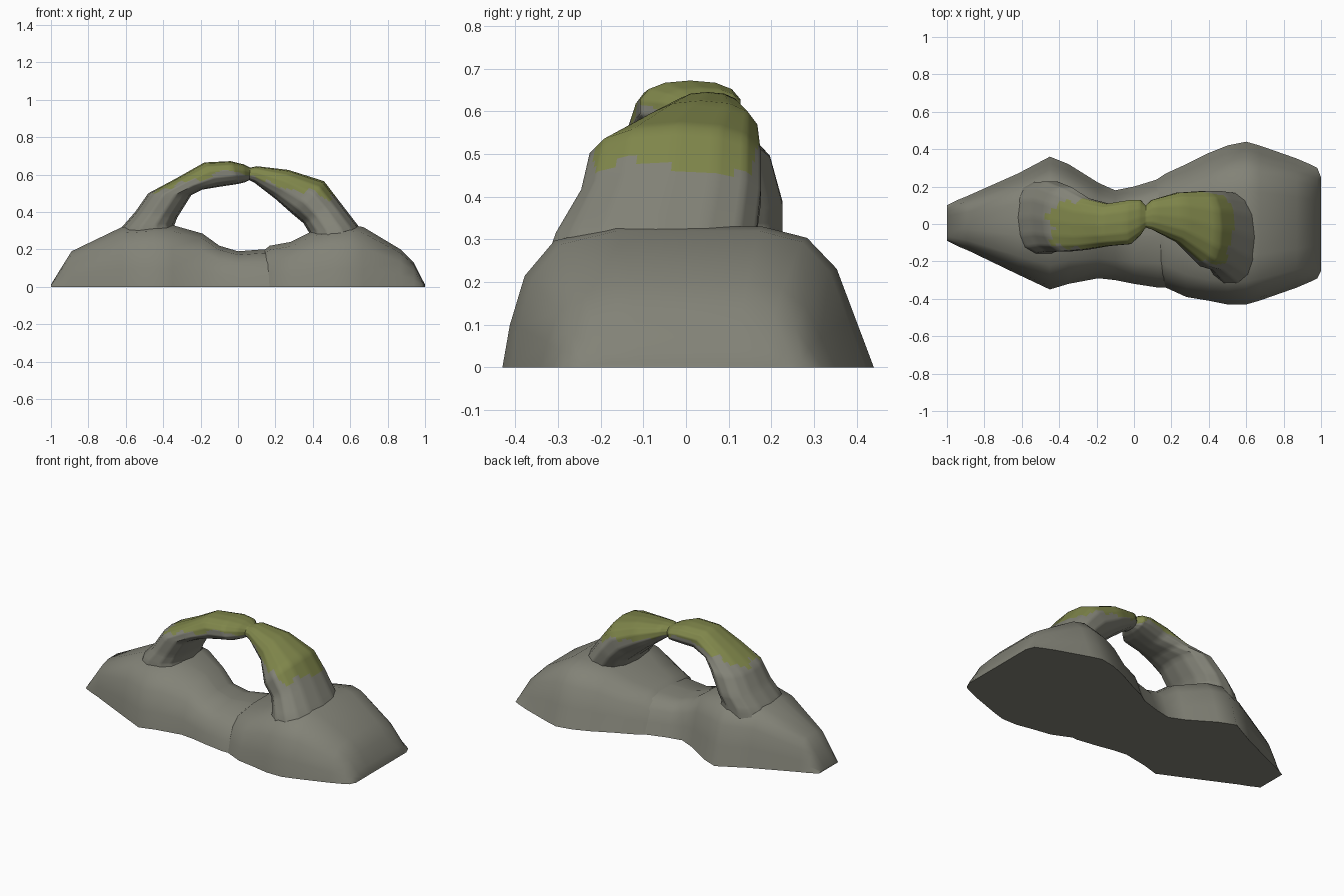
import bpy
import bmesh
import math
from mathutils import Vector, noise

cube = bpy.data.objects.get("Cube")
if cube:
    bpy.data.objects.remove(cube, do_unlink=True)


def make_material(name, colour):
    material = bpy.data.materials.new(name)
    material.use_nodes = True
    material.diffuse_color = (*colour, 1)
    material.node_tree.nodes["Principled BSDF"].inputs["Base Color"].default_value = (*colour, 1)
    return material


stone = make_material("grey stone", (0.225, 0.225, 0.185))
moss = make_material("green moss", (0.215, 0.24, 0.07))


def loft(name, rings, cuts=0, moss_rule=None):
    """Skin a row of closed rings, cap both ends and shade the result."""
    bm = bmesh.new()
    rows = [[bm.verts.new(point) for point in ring] for ring in rings]
    count = len(rows[0])
    for first, second in zip(rows, rows[1:]):
        for i in range(count):
            j = (i + 1) % count
            bm.faces.new((first[i], first[j], second[j], second[i]))
    bm.faces.new(rows[0])
    bm.faces.new(rows[-1])
    bmesh.ops.recalc_face_normals(bm, faces=bm.faces)
    if cuts:
        bmesh.ops.subdivide_edges(bm, edges=bm.edges[:], cuts=cuts, use_grid_fill=True)
    for face in bm.faces:
        face.smooth = True
        if moss_rule and moss_rule(face):
            face.material_index = 1
    mesh = bpy.data.meshes.new(name)
    bm.to_mesh(mesh)
    bm.free()
    mesh.materials.append(stone)
    mesh.materials.append(moss)
    obj = bpy.data.objects.new(name, mesh)
    bpy.context.collection.objects.link(obj)
    bpy.ops.object.select_all(action="DESELECT")
    obj.select_set(True)
    bpy.context.view_layer.objects.active = obj
    bpy.ops.object.shade_smooth_by_angle(angle=math.radians(50))
    return obj


# Mound section: share of the width, share of the height
mound_profile = [(0, 0), (.02, .3), (.06, .65), (.14, .9), (.3, 1), (.5, 1),
                 (.7, 1), (.82, .92), (.9, .7), (.95, .35), (1, 0)]


def mound_ring(x, front, back, height, softness):
    ring = []
    for share, rise in mound_profile:
        if share < .5:
            share *= 1 + softness
        ring.append((x, front + (back - front) * share, height * rise))
    return ring


# Base mounds: x, front edge, back edge, height, softness of the front slope
left_mound = [
    (-1, -.09, .1, .012, 0), (-.94, -.12, .13, .11, .2), (-.89, -.14, .15, .19, .3),
    (-.62, -.27, .27, .32, .3), (-.45, -.35, .36, .33, .3), (-.35, -.32, .32, .33, .4),
    (-.19, -.29, .22, .285, .5), (-.1, -.3, .18, .22, .6), (0, -.32, .2, .19, .6),
    (.13, -.34, .24, .2, .6), (.35, -.33, .3, .2, .6),
]
right_mound = [
    (.08, -.25, .21, .15, .5), (.17, -.34, .27, .22, .4), (.28, -.39, .32, .24, .2),
    (.4, -.41, .38, .3, 0), (.5, -.43, .42, .32, 0), (.6, -.43, .44, .33, 0),
    (.67, -.41, .42, .32, 0), (.87, -.34, .35, .2, 0), (.94, -.31, .32, .13, 0),
    (.98, -.29, .3, .05, 0), (1, -.25, .25, .012, 0),
]
loft("left_base_rock", [mound_ring(*row) for row in left_mound])
loft("right_base_rock", [mound_ring(*row) for row in right_mound])


def arch_ring(outer_x, outer_z, inner_x, inner_z, front, back, sides=14):
    outer = Vector((outer_x, 0, outer_z))
    inner = Vector((inner_x, 0, inner_z))
    centre = (outer + inner) / 2 + Vector((0, (front + back) / 2, 0))
    ring = []
    for i in range(sides):
        angle = math.tau * i / sides
        up, side = (math.copysign(abs(v) ** .85, v) for v in (math.cos(angle), math.sin(angle)))
        ring.append(centre + (outer - inner) / 2 * up + Vector((0, (back - front) / 2 * side, 0)))
    return ring


def is_mossy(face):
    # Ragged moss line that sinks towards the legs
    point = face.calc_center_median()
    ragged = noise.noise(point * 14) * .035
    return point.z > .615 - .25 * abs(point.x + .05) + ragged


# Arch: outer x and z, inner x and z, front edge, back edge
arch = [
    (-.7, .2, -.28, .22, -.17, .23), (-.62, .32, -.34, .33, -.16, .23),
    (-.55, .4, -.325, .37, -.15, .23), (-.48, .5, -.25, .49, -.15, .2),
    (-.33, .58, -.19, .52, -.14, .14), (-.18, .665, -.1, .535, -.12, .11),
    (-.04, .672, 0, .55, -.11, .13), (.03, .655, .04, .56, -.06, .13),
    (.065, .637, .06, .57, -.02, .1), (.1, .645, .09, .555, -.03, .13),
    (.27, .625, .2, .47, -.1, .17), (.46, .565, .29, .39, -.23, .18),
    (.54, .46, .35, .34, -.25, .18), (.64, .33, .38, .29, -.31, .17),
    (.73, .2, .37, .2, -.35, .17),
]
loft("mossy_arch", [arch_ring(*row) for row in arch], cuts=4, moss_rule=is_mossy)
